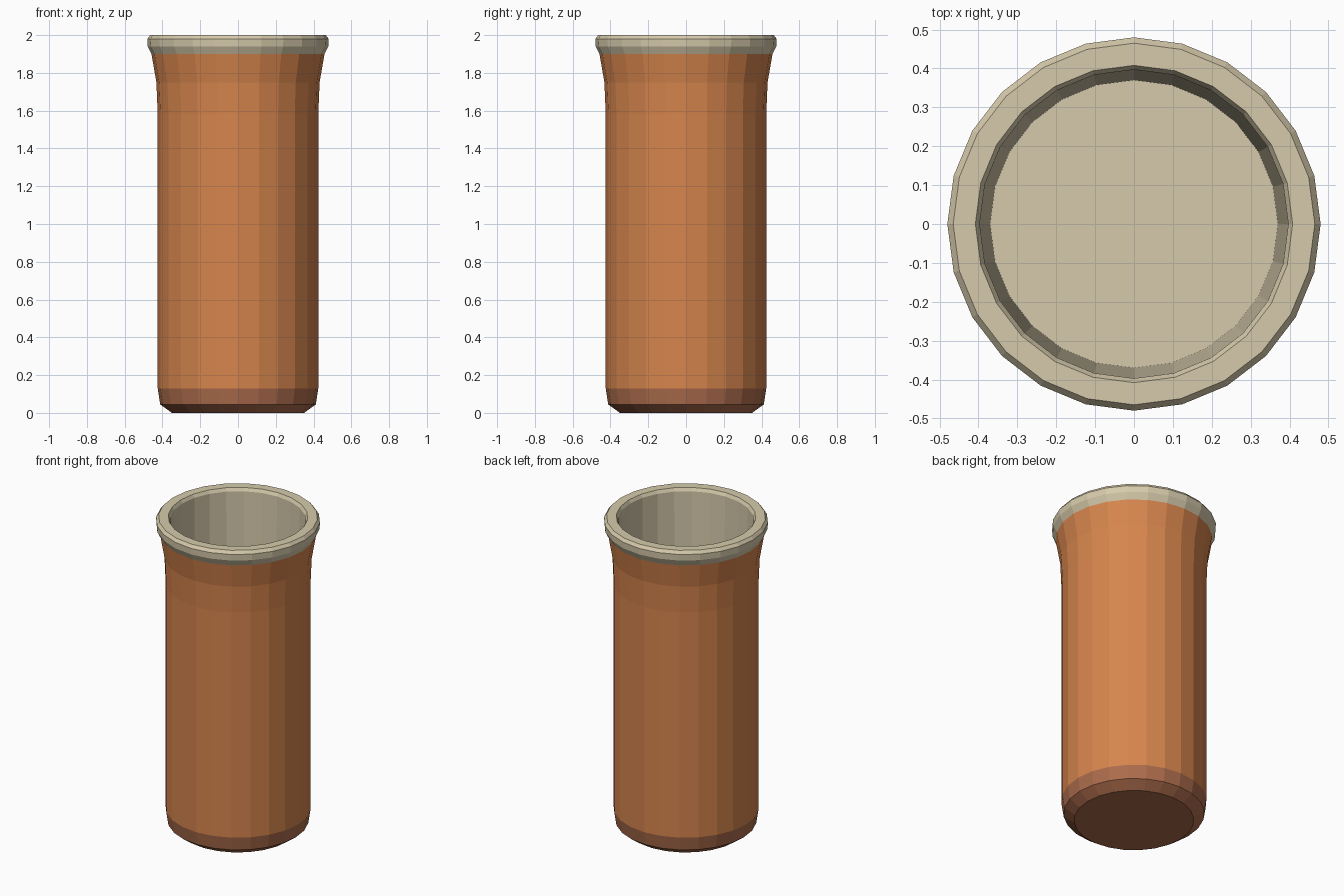
import bpy, bmesh
from math import cos, sin, tau

SIDES = 24

cube = bpy.data.objects.get("Cube")
if cube:
    bpy.data.objects.remove(cube, do_unlink=True)


def linear(c):
    c /= 255
    return c / 12.92 if c <= 0.04045 else ((c + 0.055) / 1.055) ** 2.4


def material(name, rgb):
    mat = bpy.data.materials.new(name)
    mat.use_nodes = True
    colour = (*map(linear, rgb), 1)
    mat.diffuse_color = colour
    mat.node_tree.nodes["Principled BSDF"].inputs["Base Color"].default_value = colour
    return mat


def lathe(name, profile, mat, cap_start=False, cap_end=False):
    """Turn a (radius, height) profile about z, with flat facets."""
    bm = bmesh.new()
    rings = [[bm.verts.new((r * cos(tau * i / SIDES), r * sin(tau * i / SIDES), z))
              for i in range(SIDES)] for r, z in profile]
    for low, high in zip(rings, rings[1:]):
        for i in range(SIDES):
            j = (i + 1) % SIDES
            bm.faces.new((low[i], low[j], high[j], high[i]))
    if cap_start:
        bm.faces.new(rings[0][::-1])
    if cap_end:
        bm.faces.new(rings[-1])
    mesh = bpy.data.meshes.new(name)
    bm.to_mesh(mesh)
    bm.free()
    mesh.materials.append(mat)
    obj = bpy.data.objects.new(name, mesh)
    bpy.context.collection.objects.link(obj)
    return obj


terracotta = material("terracotta", (214, 133, 77))
brown = material("dark brown clay", (172, 108, 76))
cream = material("cream glaze", (214, 202, 171))

# Darker foot with a chamfered underside
lathe("foot", [(0.35, 0), (0.412, 0.045), (0.425, 0.13)], brown, cap_start=True)

# Straight outer wall, flaring below the rim
lathe("outer_wall", [(0.425, 0.13), (0.425, 1.58), (0.432, 1.75), (0.458, 1.9)], terracotta)

# Rounded rim, running over the lip
lathe("rim", [(0.458, 1.9), (0.478, 1.94), (0.48, 1.98), (0.465, 2.0),
              (0.408, 2.0), (0.397, 1.98)], cream)

# Tapered inner wall and floor
lathe("inner_lining", [(0.397, 1.98), (0.37, 0.08)], cream, cap_end=True)
